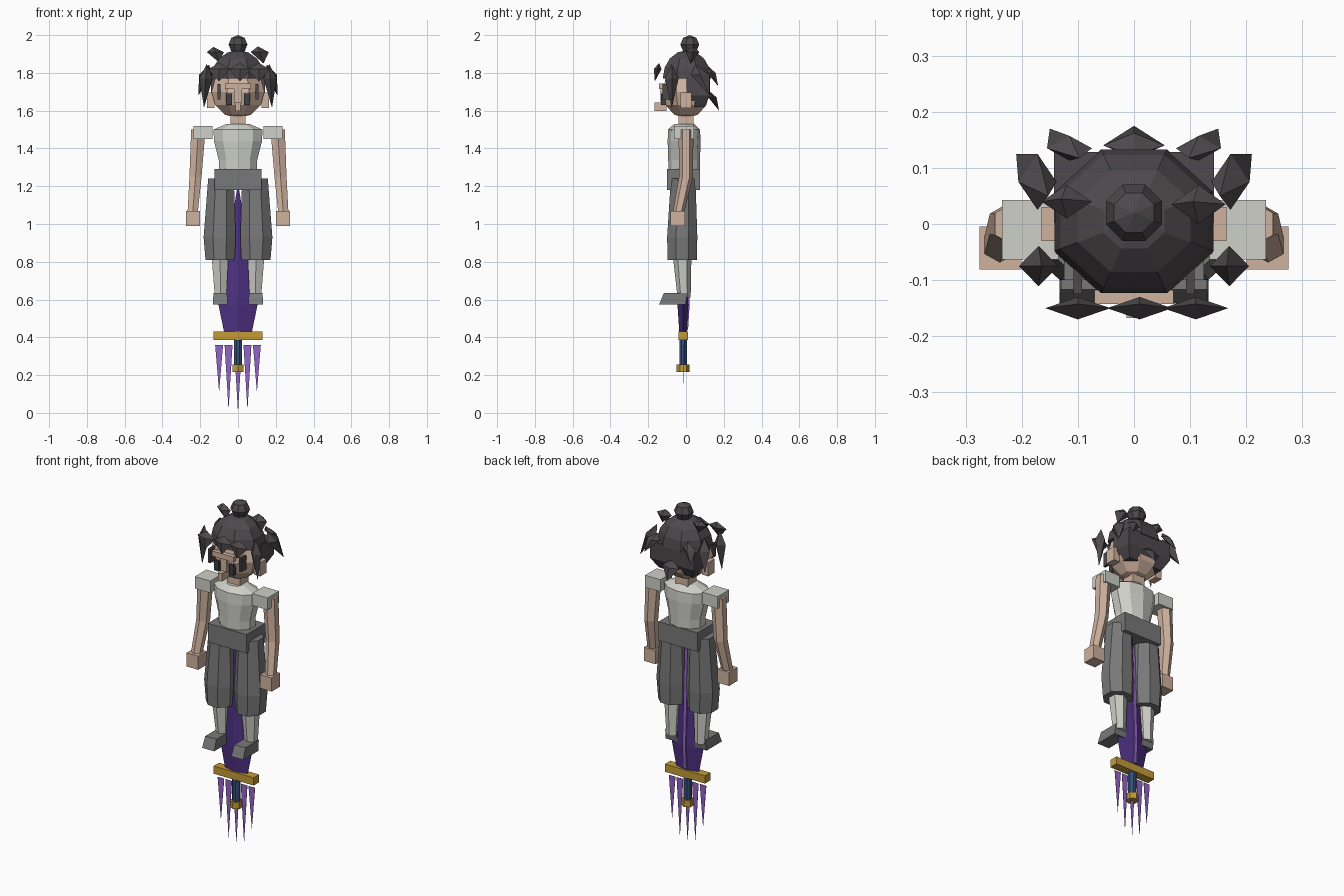
import bpy
import bmesh
from math import cos, sin, pi, tau
from mathutils import Vector

cube = bpy.data.objects.get("Cube")
if cube:
    bpy.data.objects.remove(cube, do_unlink=True)


def material(name, red, green, blue):
    colour = (red, green, blue, 1)
    made = bpy.data.materials.new(name)
    made.use_nodes = True
    made.diffuse_color = colour
    made.node_tree.nodes["Principled BSDF"].inputs["Base Color"].default_value = colour
    return made


hair = material("charcoal hair", .075, .066, .072)
skin = material("skin", .63, .45, .35)
cloth = material("off white cloth", .62, .63, .58)
grey = material("grey cloth", .19, .19, .19)
dark = material("dark eye", .05, .05, .06)
purple = material("dark purple", .075, .03, .22)
glow = material("light purple", .29, .13, .56)
gold = material("gold", .55, .33, .04)
navy = material("navy wrap", .04, .08, .2)


def loft(name, colour, centres, radii, sides=8, flat=True):
    """Skin level rings; flat puts polygon sides, not corners, on the axes."""
    bm = bmesh.new()
    turn = pi / sides if flat else 0
    grow = 1 / cos(turn)
    angles = [turn + tau * i / sides for i in range(sides)]
    loops = []
    for (x, y, z), (across, deep) in zip(centres, radii):
        loops.append([bm.verts.new((x + across * grow * cos(angle),
                                    y + deep * grow * sin(angle), z))
                      for angle in angles])
    for low, high in zip(loops, loops[1:]):
        for i in range(sides):
            bm.faces.new((low[i - 1], low[i], high[i], high[i - 1]))
    bm.faces.new(reversed(loops[0]))
    bm.faces.new(loops[-1])
    bmesh.ops.remove_doubles(bm, verts=bm.verts, dist=.0002)
    bmesh.ops.recalc_face_normals(bm, faces=bm.faces)
    mesh = bpy.data.meshes.new(name)
    bm.to_mesh(mesh)
    bm.free()
    mesh.materials.append(colour)
    part = bpy.data.objects.new(name, mesh)
    bpy.context.collection.objects.link(part)


def ball(name, colour, centre, size, start=-pi / 2, steps=6):
    """Faceted ellipsoid, or a dome when it starts at the equator."""
    centre, (across, deep, tall) = Vector(centre), size
    angles = [start + (pi / 2 - start) * i / steps for i in range(steps + 1)]
    loft(name, colour,
         [centre + Vector((0, 0, tall * sin(angle))) for angle in angles],
         [(across * cos(angle), deep * cos(angle)) for angle in angles])


def box(name, colour, centre, size):
    centre, (wide, deep, tall) = Vector(centre), size
    rise = Vector((0, 0, tall / 2))
    loft(name, colour, [centre - rise, centre + rise], [(wide / 2, deep / 2)] * 2, sides=4)


def tuft(name, middle, reach, wide, deep):
    """Pointed lock of hair: a long tip along reach and a short one behind it."""
    middle, reach = Vector(middle), Vector(reach)
    loft(name, hair, [middle - reach / 2, middle, middle + reach],
         [(0, 0), (wide, deep), (0, 0)], sides=4, flat=False)


# Head and hair
ball("head", skin, (0, 0, 1.7), (.14, .125, .14))
box("neck", skin, (0, 0, 1.55), (.08, .08, .1))
ball("hair_cap", hair, (0, .005, 1.77), (.142, .128, .15), start=0, steps=4)
ball("topknot", hair, (0, .02, 1.95), (.05, .05, .05), steps=4)
loft("back_hair", hair, [(0, .05, 1.62), (0, .065, 1.68), (0, .065, 1.78)],
     [(.11, .045), (.143, .063), (.143, .063)], sides=4)

# Face
box("brow", skin, (0, -.13, 1.73), (.14, .025, .03))
box("nose_bridge", skin, (0, -.12, 1.68), (.04, .03, .08))
box("nose", skin, (0, -.135, 1.62), (.026, .065, .045))

# Fringe, nape and crown tufts
for x in (-.1, .01, .11):
    tuft("fringe_tuft", (x, -.15, 1.82), (0, -.015, -.065), .058, .02)
tuft("nape_tuft", (0, .14, 1.67), (0, .035, -.07), .055, .022)
tuft("right_crown_tuft", (-.12, .04, 1.91), (.02, -.01, -.055), .045, .03)
tuft("left_crown_tuft", (.115, .035, 1.91), (.02, -.01, -.06), .048, .035)

for side, label in ((1, "left"), (-1, "right")):
    def at(x, y, z):
        return Vector((side * x, y, z))

    # Ear and eye
    box(label + "_ear", skin, at(.145, 0, 1.655), (.04, .06, .08))
    box(label + "_eye", dark, at(.048, -.12, 1.66), (.03, .025, .06))
    box(label + "_temple_strand", hair, at(.1, -.1, 1.7), (.015, .05, .08))

    # Side hair
    tuft(label + "_front_lock", at(.17, -.075, 1.77), at(.01, 0, -.155), .035, .036)
    tuft(label + "_side_lock", at(.172, .075, 1.79), at(.038, .05, -.11), .034, .05)
    tuft(label + "_back_tuft", at(.115, .135, 1.8), at(.035, .035, -.07), .04, .022)

    # Arm: shoulder, elbow, wrist
    box(label + "_sleeve", cloth, at(.185, -.01, 1.485), (.1, .106, .07))
    loft(label + "_arm", skin, [at(.21, 0, 1.5), at(.225, 0, 1.25), at(.24, -.04, 1.06)],
         [(.038, .034), (.032, .032), (.027, .026)], sides=6)
    box(label + "_hand", skin, at(.238, -.043, 1.03), (.075, .077, .08))

    # Leg: cuff, knee, hip, then shin and wedge shoe
    loft(label + "_trouser_leg", grey, [at(.095, -.02, .81), at(.097, -.02, .93), at(.09, -.015, 1.24)],
         [(.077, .077), (.085, .08), (.068, .065)])
    loft(label + "_shin", cloth, [at(.092, -.01, .61), at(.095, -.02, .82)],
         [(.03, .03), (.044, .042)], sides=6)
    loft(label + "_shoe", grey, [at(.094, -.072, .575), at(.094, -.055, .635)],
         [(.039, .07), (.036, .062)], sides=4)

# Torso from waist to neckline, and belt
loft("torso", cloth, [(0, -.01, z) for z in (1.26, 1.34, 1.44, 1.5, 1.53)],
     [(.1, .078), (.102, .08), (.127, .083), (.13, .08), (.06, .05)], sides=10)
box("belt", grey, (0, -.013, 1.235), (.25, .174, .11))

# Sword, point upward, all on one axis
def axis(*heights):
    return [(0, -.015, z) for z in heights]


loft("blade", purple, axis(.42, .57, 1.22), [(.072, .02), (.103, .03), (0, 0)],
     sides=4, flat=False)
loft("blade_ridge", glow, [(0, .005, .44), (0, .013, .57), (0, -.01, 1.16)],
     [(.01, .006)] * 3, sides=4)
box("guard", gold, (0, -.015, .408), (.26, .05, .045))
loft("grip", navy, axis(.24, .39), [(.022, .02)] * 2)
loft("pommel", gold, axis(.217, .255), [(.03, .03)] * 2, sides=6)

# Thin energy spikes hanging below the guard
for step in range(-2, 3):
    x, tip = step * .05, .11 if abs(step) == 2 else .015 * abs(step)
    loft("energy_spike", glow, [(x, -.015, .36), (x, -.015, tip)],
         [(.021, .001), (0, 0)], sides=4)
